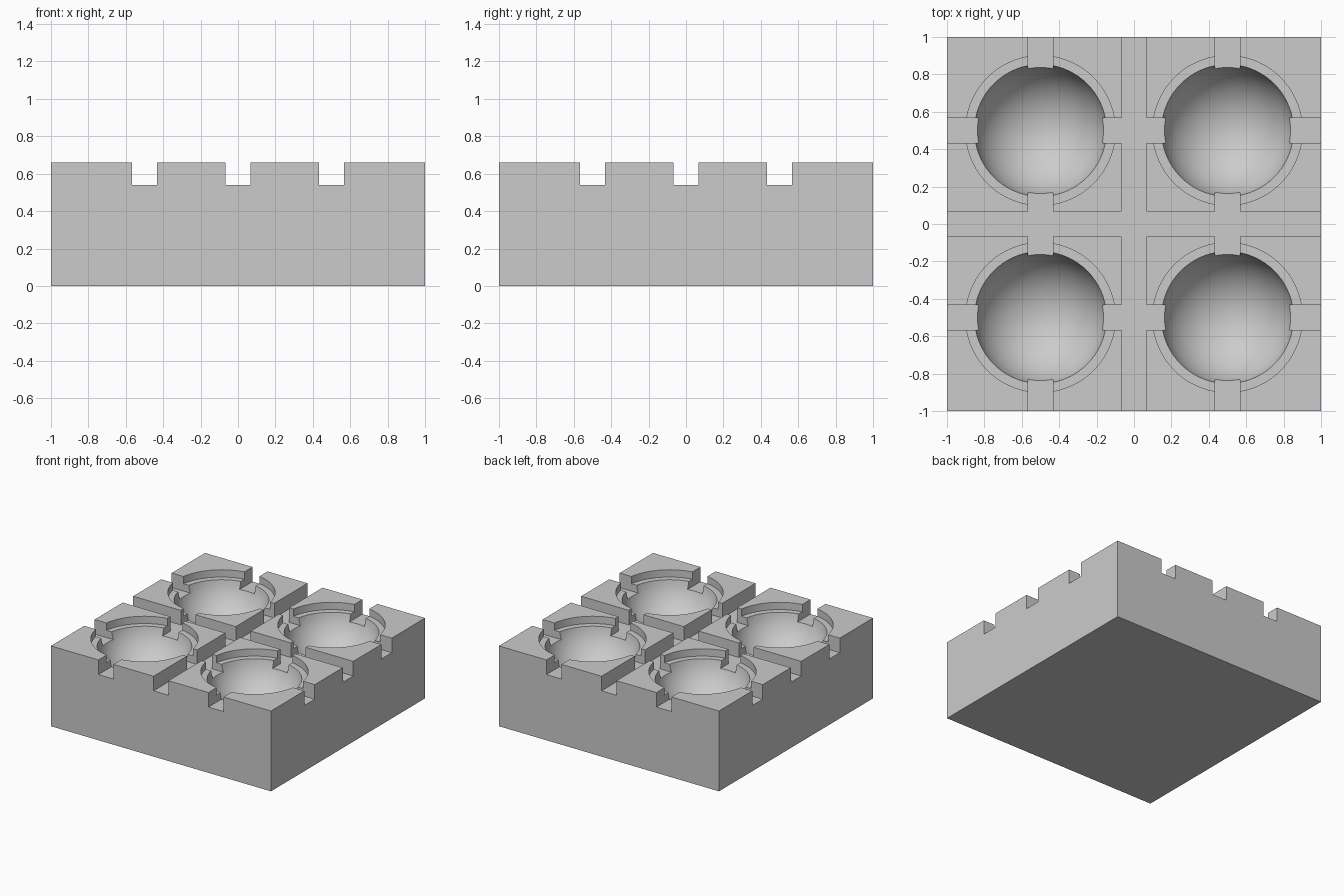
import bpy, bmesh, math
from mathutils import Vector

if "Cube" in bpy.data.objects:
    bpy.data.objects.remove(bpy.data.objects["Cube"], do_unlink=True)

HEIGHT = 0.66       # top of the block
CHANNEL_Z = 0.54    # channel floor
LEDGE_Z = 0.60      # step around each bowl
CHANNEL_W = 0.136
BOWL_R = 0.358
LEDGE_R = 0.40
ABOVE = HEIGHT + 0.1


def make_object(name, bm):
    bmesh.ops.recalc_face_normals(bm, faces=bm.faces)
    mesh = bpy.data.meshes.new(name)
    bm.to_mesh(mesh)
    bm.free()
    obj = bpy.data.objects.new(name, mesh)
    bpy.context.collection.objects.link(obj)
    return obj


def box(name, size, centre):
    bm = bmesh.new()
    bmesh.ops.create_cube(bm, size=1)
    bmesh.ops.scale(bm, vec=size, verts=bm.verts)
    bmesh.ops.translate(bm, vec=centre, verts=bm.verts)
    return make_object(name, bm)


def bowl_cutter(x, y):
    # Round bowl with a wider stepped rim, turned around its axis
    end = math.acos((HEIGHT - LEDGE_Z) / BOWL_R)
    angles = [end * i / 20 for i in range(21)]
    profile = [(BOWL_R * math.sin(a), HEIGHT - BOWL_R * math.cos(a)) for a in angles]
    profile += [(LEDGE_R, LEDGE_Z), (LEDGE_R, ABOVE), (0, ABOVE)]
    bm = bmesh.new()
    verts = [bm.verts.new((r, 0, z)) for r, z in profile]
    edges = [bm.edges.new(pair) for pair in zip(verts, verts[1:])]
    bmesh.ops.spin(bm, geom=verts + edges, cent=(0, 0, 0), axis=(0, 0, 1),
                   angle=math.tau, steps=72)
    bmesh.ops.remove_doubles(bm, verts=bm.verts, dist=0.0001)
    bmesh.ops.translate(bm, vec=Vector((x, y, 0)), verts=bm.verts)
    return make_object("bowl_cutter", bm)


def cut(target, cutter):
    cutter.hide_render = True
    mod = target.modifiers.new("cut", 'BOOLEAN')
    mod.operation = 'DIFFERENCE'
    mod.solver = 'EXACT'
    mod.object = cutter
    bpy.context.view_layer.objects.active = target
    bpy.ops.object.modifier_apply(modifier=mod.name)
    bpy.data.objects.remove(cutter, do_unlink=True)


# Solid block
block = box("mould_block", (2, 2, HEIGHT), (0, 0, HEIGHT / 2))

# Four stepped bowls
for x in (-0.5, 0.5):
    for y in (-0.5, 0.5):
        cut(block, bowl_cutter(x, y))

# Crossing channels through the middle and through each row of bowls
depth = ABOVE - CHANNEL_Z
mid_z = (ABOVE + CHANNEL_Z) / 2
for offset in (-0.5, 0, 0.5):
    cut(block, box("channel_cutter", (CHANNEL_W, 3, depth), (offset, 0, mid_z)))
    cut(block, box("channel_cutter", (3, CHANNEL_W, depth), (0, offset, mid_z)))

# Plain grey material
grey = bpy.data.materials.new("light_grey")
grey.use_nodes = True
colour = (0.6, 0.6, 0.6, 1)
grey.diffuse_color = colour
grey.node_tree.nodes["Principled BSDF"].inputs["Base Color"].default_value = colour
block.data.materials.clear()
block.data.materials.append(grey)

# Smooth bowls with crisp edges
bpy.ops.object.select_all(action='DESELECT')
block.select_set(True)
bpy.context.view_layer.objects.active = block
bpy.ops.object.shade_smooth_by_angle(angle=math.radians(25))
